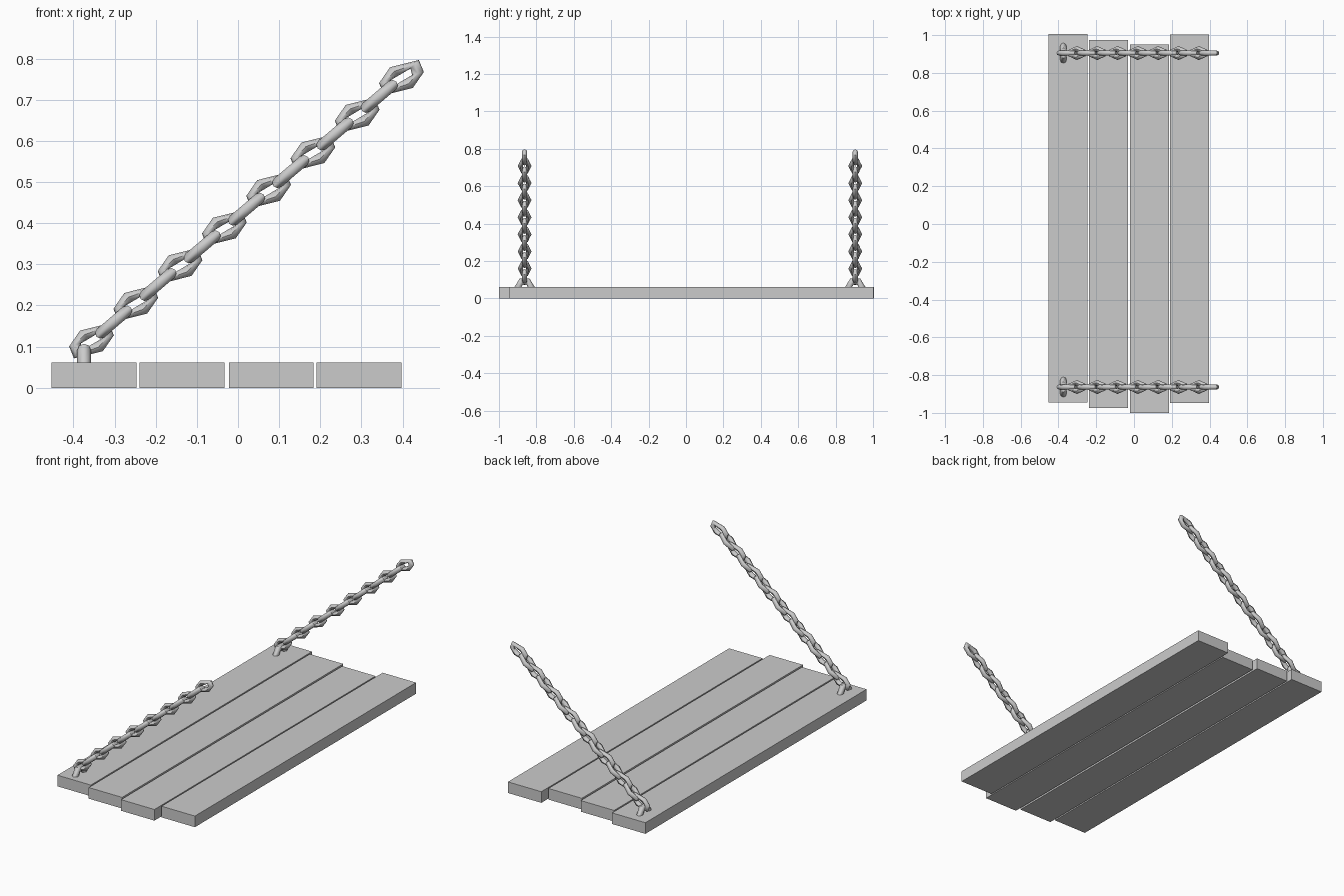
import bpy, bmesh
from math import cos, sin, pi, radians
from mathutils import Vector

if "Cube" in bpy.data.objects:
    bpy.data.objects.remove(bpy.data.objects["Cube"])


def make_object(name, bm, smooth=False):
    bmesh.ops.recalc_face_normals(bm, faces=bm.faces)
    me = bpy.data.meshes.new(name)
    bm.to_mesh(me)
    bm.free()
    ob = bpy.data.objects.new(name, me)
    bpy.context.collection.objects.link(ob)
    if smooth:
        bpy.ops.object.select_all(action='DESELECT')
        ob.select_set(True)
        bpy.context.view_layer.objects.active = ob
        bpy.ops.object.shade_smooth_by_angle(angle=radians(50))
    return ob


def box(name, x0, x1, y0, y1, z0, z1):
    bm = bmesh.new()
    bmesh.ops.create_cube(bm, size=1)
    for v in bm.verts:
        v.co = Vector(((x0 + x1) / 2 + v.co.x * (x1 - x0),
                       (y0 + y1) / 2 + v.co.y * (y1 - y0),
                       (z0 + z1) / 2 + v.co.z * (z1 - z0)))
    return make_object(name, bm)


def add_link(bm, centre, u, v, outline, r, sides=8):
    """Six-cornered closed tube whose outer corners follow the outline."""
    n = u.cross(v)
    rings = []
    for a, b in outline:
        p = u * a + v * b
        out = p.normalized()
        mid = centre + p - out * r * 1.08
        rings.append([bm.verts.new(mid + out * r * 1.08 * cos(2 * pi * k / sides)
                                   + n * r * sin(2 * pi * k / sides))
                      for k in range(sides)])
    for i, ring in enumerate(rings):
        nxt = rings[(i + 1) % len(rings)]
        for k in range(sides):
            j = (k + 1) % sides
            bm.faces.new((ring[k], ring[j], nxt[j], nxt[k]))


# Seat planks, slightly staggered
planks = [(-0.453, -0.945), (-0.239, -0.975), (-0.022, -1.0), (0.191, -0.947)]
for i, (x, y) in enumerate(planks):
    box(f"plank_{i + 1}", x, x + 0.206, y, y + 1.95, 0, 0.062)

X, Y, Z = Vector((1, 0, 0)), Vector((0, 1, 0)), Vector((0, 0, 1))
step = Vector((0.0538, 0, 0.0457))
u = step.normalized()
v = Y.cross(u) * -1
upright = [(0.060, 0.005), (-0.005, 0.037), (-0.050, 0.025),
           (-0.060, -0.005), (0.005, -0.037), (0.050, -0.025)]
sideways = [(0.055, 0.018), (0, 0.037), (-0.055, 0.018),
            (-0.055, -0.018), (0, -0.037), (0.055, -0.018)]
staple = [(0.026, 0.052), (0.058, 0), (0.026, -0.048),
          (-0.026, -0.048), (-0.058, 0), (-0.026, 0.052)]

for side, y in (("front", -0.863), ("back", 0.905)):
    # Chain of alternating links
    bm = bmesh.new()
    for i in range(15):
        c = Vector((-0.356, y, 0.114)) + step * i
        if i % 2 == 0:
            add_link(bm, c, u, v if v.z > 0 else -v, upright, 0.0135)
        else:
            add_link(bm, c, u, Y, sideways, 0.0135)
    make_object(f"chain_{side}", bm, True)
    # Staple sunk into the plank
    bm = bmesh.new()
    add_link(bm, Vector((-0.374, y, 0.055)), Y, Z, staple, 0.017)
    make_object(f"staple_{side}", bm, True)
